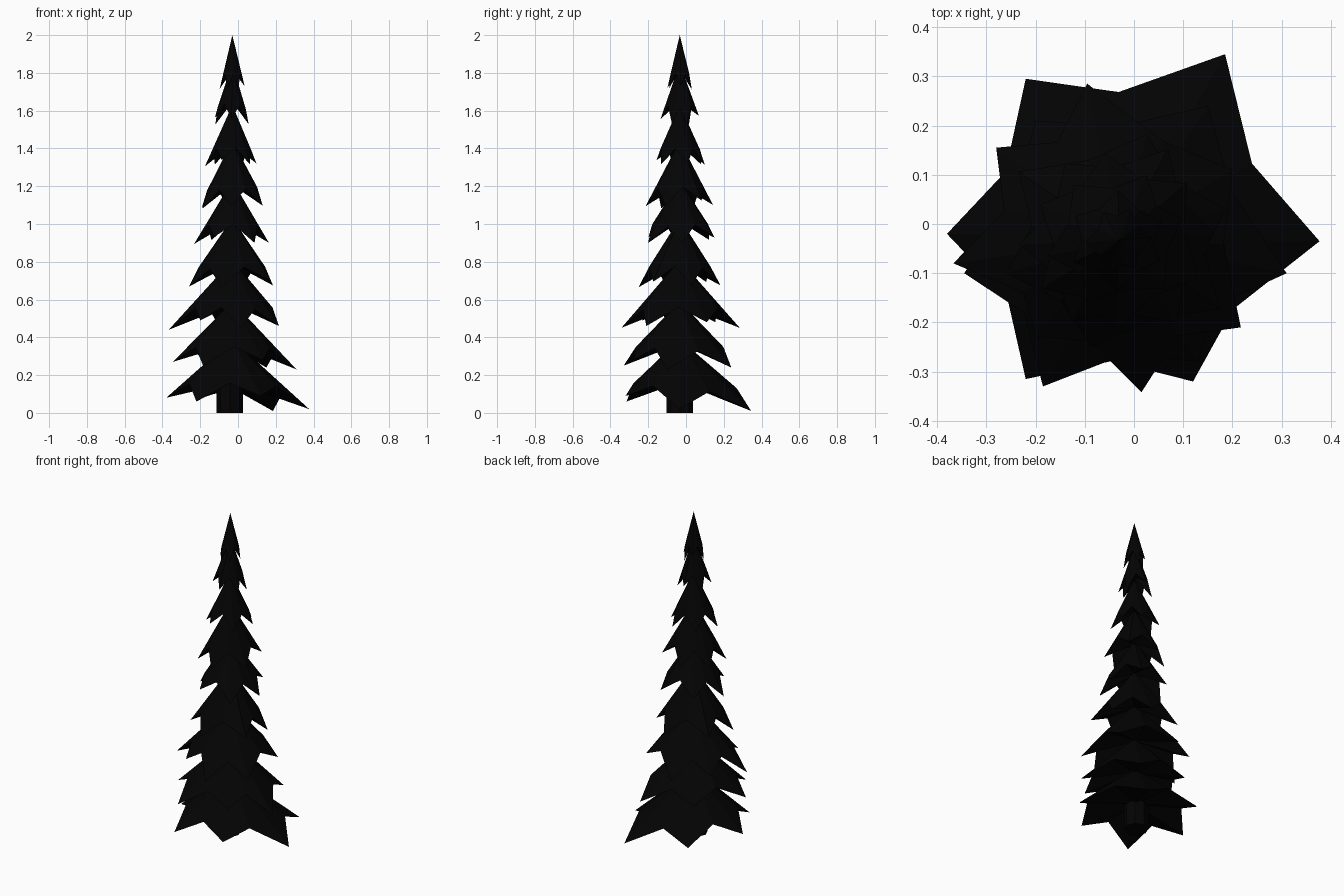
import bpy, bmesh, math, random

if "Cube" in bpy.data.objects:
    bpy.data.objects.remove(bpy.data.objects["Cube"])

random.seed(4)
CX, CY = -0.03, -0.033


def mat(name, c):
    m = bpy.data.materials.new(name)
    m.diffuse_color = (c, c, c, 1)
    m.use_nodes = True
    m.node_tree.nodes["Principled BSDF"].inputs["Base Color"].default_value = m.diffuse_color
    return m


needles = mat("dark_needles", 0.001)
bark = mat("dark_bark", 0.001)


# One tier: a jagged star cone with drooping tips and a closed underside
def tier(name, apex_z, tips, inner=0.74):
    bm = bmesh.new()
    tips = sorted(tips, key=lambda p: math.atan2(p[1] - CY, p[0] - CX))
    ring = []
    for i, (x, y, z) in enumerate(tips):
        ring.append(bm.verts.new((x, y, z)))
        nx, ny, nz = tips[(i + 1) % len(tips)]
        a = math.atan2(y - CY, x - CX)
        b = math.atan2(ny - CY, nx - CX)
        mid = a + ((b - a) % math.tau) / 2
        r = inner * (math.hypot(x - CX, y - CY) + math.hypot(nx - CX, ny - CY)) / 2
        mz = apex_z + inner * ((z + nz) / 2 - apex_z)
        ring.append(bm.verts.new((CX + r * math.cos(mid), CY + r * math.sin(mid), mz)))
    top = bm.verts.new((CX, CY, apex_z))
    under_z = sum(v.co.z for v in ring[1::2]) / len(tips) + 0.02
    under = bm.verts.new((CX, CY, under_z))
    for i, v in enumerate(ring):
        w = ring[(i + 1) % len(ring)]
        bm.faces.new((v, w, top))
        bm.faces.new((w, v, under))
    me = bpy.data.meshes.new(name)
    bm.to_mesh(me)
    bm.free()
    me.materials.append(needles)
    bpy.context.collection.objects.link(bpy.data.objects.new(name, me))


# Three broad lower tiers with measured branch tips
tier("branch_tier_1", 0.39, [
    (-0.22, 0.295, 0.07), (0.185, 0.345, 0.01), (0.377, -0.035, 0.02),
    (0.12, -0.32, 0.09), (-0.22, -0.315, 0.06), (-0.38, -0.02, 0.08)])
tier("branch_tier_2", 0.59, [
    (0.31, -0.10, 0.23), (0.15, 0.24, 0.24), (-0.20, 0.21, 0.29),
    (-0.345, -0.10, 0.27), (-0.185, -0.33, 0.25), (0.13, -0.28, 0.28)])
tier("branch_tier_3", 0.81, [
    (-0.367, -0.08, 0.44), (0.015, -0.342, 0.45), (0.217, -0.21, 0.46),
    (0.20, 0.11, 0.48), (-0.095, 0.285, 0.45), (-0.28, 0.155, 0.48),
    (-0.20, -0.23, 0.49)])

# Narrow upper tiers: apex height, tip height, radius, first angle
upper = [(1.03, 0.68, 0.24, 0.35), (1.23, 0.91, 0.205, 0.0),
         (1.44, 1.105, 0.18, 0.6), (1.63, 1.325, 0.142, 0.2),
         (1.85, 1.55, 0.097, 0.5), (2.0, 1.735, 0.07, 0.1)]
for k, (apex, low, rad, start) in enumerate(upper):
    pts = []
    for i in range(6):
        a = start + math.tau * i / 6 + random.uniform(-0.12, 0.12)
        s = random.uniform(0.92, 1.06)
        pts.append((CX + rad * s * math.cos(a), CY + rad * s * math.sin(a),
                    low + random.uniform(-0.025, 0.025)))
    tier(f"branch_tier_{k + 4}", apex, pts)

# Short trunk
bpy.ops.mesh.primitive_cylinder_add(vertices=8, radius=0.07, depth=0.2,
                                    location=(-0.043, CY, 0.1))
trunk = bpy.context.object
trunk.name = "trunk"
trunk.data.materials.append(bark)
